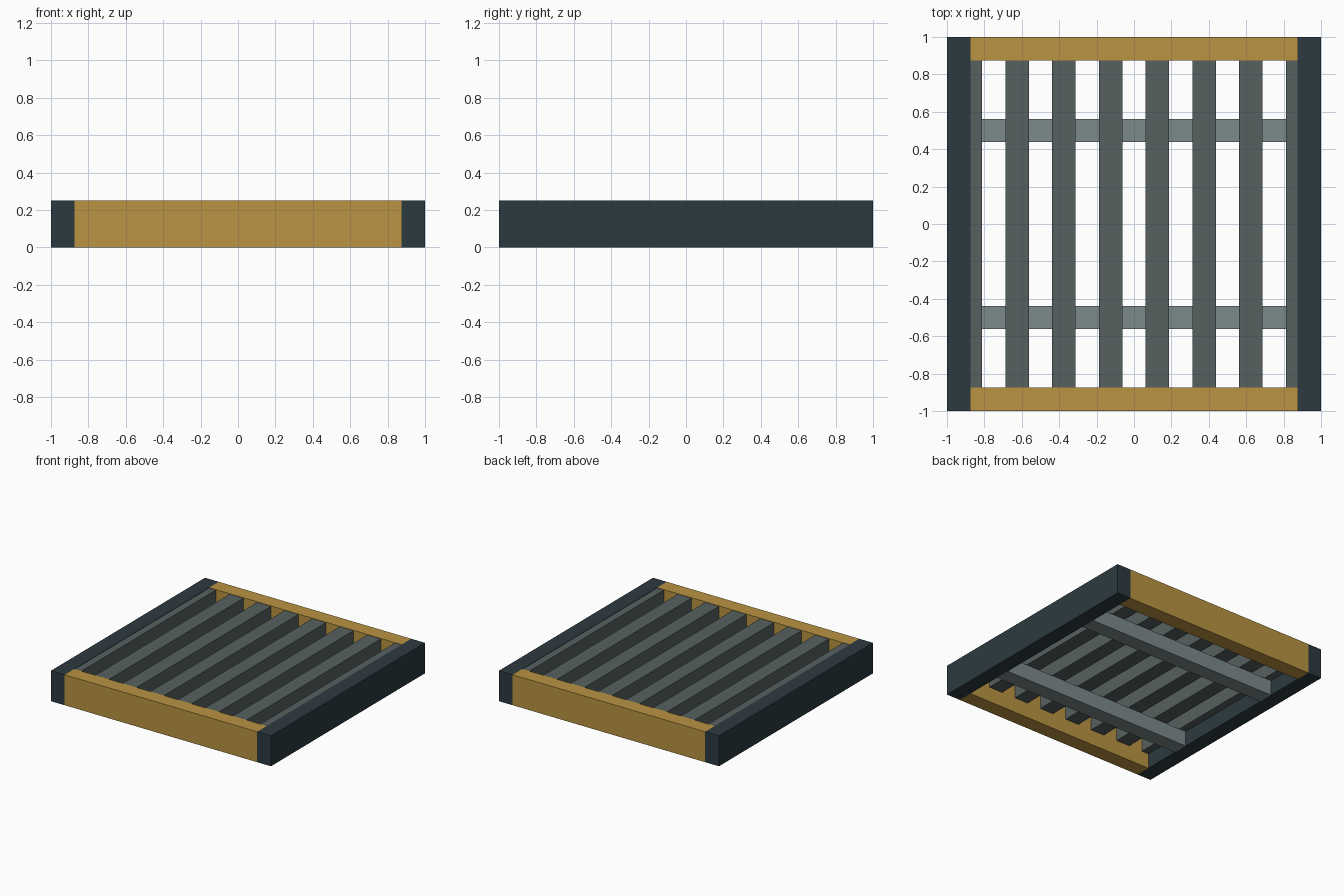
import bpy

if "Cube" in bpy.data.objects:
    bpy.data.objects.remove(bpy.data.objects["Cube"])


def linear(c):
    c /= 255
    return c / 12.92 if c <= 0.04045 else ((c + 0.055) / 1.055) ** 2.4


def material(name, r, g, b):
    mat = bpy.data.materials.new(name)
    mat.diffuse_color = (linear(r), linear(g), linear(b), 1)
    mat.use_nodes = True
    mat.node_tree.nodes["Principled BSDF"].inputs["Base Color"].default_value = mat.diffuse_color
    return mat


def box(name, x, y, z, mat):
    """Box spanning the (low, high) pair on each axis."""
    bpy.ops.mesh.primitive_cube_add(size=1)
    ob = bpy.context.object
    ob.name = name
    ob.location = [(a + b) / 2 for a, b in (x, y, z)]
    ob.scale = [b - a for a, b in (x, y, z)]
    bpy.ops.object.transform_apply(location=True, rotation=False, scale=True)
    ob.data.materials.append(mat)
    return ob


dark = material("dark slate", 44, 58, 64)
gold = material("ochre", 186, 148, 66)
grey = material("slat grey", 86, 96, 96)
pale = material("pale grey", 124, 138, 138)

H = 0.25        # frame height
T = 0.125       # thickness of every member
IN = 1 - T      # inner edge of the frame
SLAT_TOP = H - 0.003

# Outer frame: dark side rails, ochre end rails between them
for side, sx in (("left", -1), ("right", 1)):
    box(side + "_rail", sorted((sx, sx * IN)), (-1, 1), (0, H), dark)
for side, sy in (("front", -1), ("back", 1)):
    box(side + "_rail", (-IN, IN), sorted((sy, sy * IN)), (0, H), gold)

# Six full slats and a half-width slat against each side rail
for i in range(8):
    c = -IN + 0.25 * i
    box("slat", (max(c - T / 2, -IN), min(c + T / 2, IN)), (-IN, IN),
        (T, SLAT_TOP), grey)

# Two cross bars under the slats
for y in (-0.5, 0.5):
    box("cross_bar", (-IN, IN), (y - T / 2, y + T / 2), (0, T), pale)
